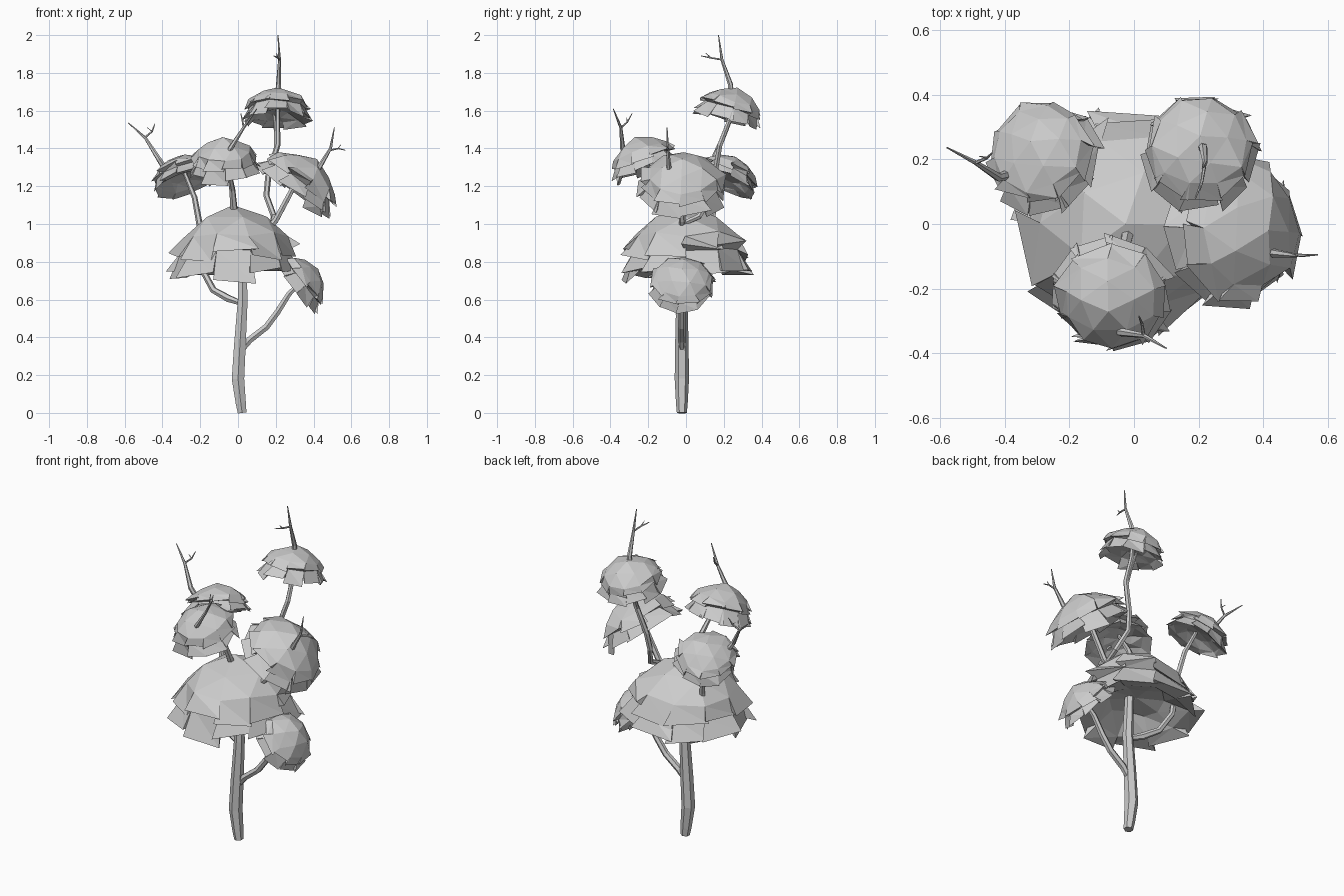
import bpy, bmesh, math, random
from mathutils import Vector, Matrix

random.seed(11)


def branch(name, pts):
    """Six-sided tapering limb through (x, y, z, radius) points."""
    cu = bpy.data.curves.new(name, 'CURVE')
    cu.dimensions = '3D'
    cu.bevel_depth = 1.15
    cu.bevel_resolution = 1
    cu.use_fill_caps = True
    sp = cu.splines.new('POLY')
    sp.points.add(len(pts) - 1)
    for p, (x, y, z, r) in zip(sp.points, pts):
        p.co = (x, y, z, 1)
        p.radius = r
    sp.use_smooth = False
    ob = bpy.data.objects.new(name, cu)
    bpy.context.collection.objects.link(ob)
    bpy.ops.object.select_all(action='DESELECT')
    ob.select_set(True)
    bpy.context.view_layer.objects.active = ob
    bpy.ops.object.convert(target='MESH')


def clump(name, base, axis, R, H, roll):
    """Faceted leaf cap: dome over two tiers of ragged overlapping flaps."""
    bm = bmesh.new()

    def vert(i, n, r, z):
        a = roll + 2 * math.pi * i / n
        return bm.verts.new((R * r * math.cos(a), R * r * math.sin(a), H * z))

    def ring(n, r, z, jr, jz):
        return [vert(i, n, r * (1 + random.uniform(-jr, jr)), z + random.uniform(-jz, jz))
                for i in range(n)]

    def fan(tip, vs):
        for i in range(len(vs)):
            bm.faces.new((tip, vs[i], vs[(i + 1) % len(vs)]))

    def band(a, b):
        n = len(a)
        for i in range(n):
            j = (i + 1) % n
            bm.faces.new((a[i], b[i], b[j]))
            bm.faces.new((a[i], b[j], a[j]))

    def flaps(top, under, r, z):
        """One wedge per side; neighbours overlap with uneven free edges."""
        for i in range(10):
            j = (i + 1) % 10
            lift = random.uniform(-.10, .08)
            s = vert(i - random.uniform(0, .2), 10, r * random.uniform(.97, 1.10), z + lift)
            e = vert(i + 1 + random.uniform(-.15, .15), 10, r * random.uniform(.91, 1.07),
                     z + lift + random.uniform(-.10, .08))
            for f in ((top[i], s, e), (top[i], e, top[j]), (under[i], e, s),
                      (under[i], under[j], e), (top[i], under[i], s), (top[j], e, under[j])):
                bm.faces.new(f)

    # dome: five-sided hub opening out to ten sides
    hub = ring(5, 0.48, 0.83, 0.05, 0.03)
    fan(bm.verts.new((0, 0, H)), hub)
    mid = ring(10, 0.80, 0.58, 0.06, 0.04)
    for i in range(5):
        j = (i + 1) % 5
        a, b, c = mid[2 * i], mid[2 * i + 1], mid[(2 * i + 2) % 10]
        bm.faces.new((hub[i], a, b))
        bm.faces.new((hub[i], b, hub[j]))
        bm.faces.new((hub[j], b, c))
    # upper flaps, lower flaps, hollow underside
    tuck = ring(10, 0.80, 0.36, 0.04, 0.03)
    lip = ring(10, 0.78, 0.12, 0.07, 0.06)
    inner = ring(10, 0.45, 0.25, 0.08, 0.06)
    flaps(mid, tuck, 0.96, 0.36)
    flaps(tuck, lip, 1.02, 0.02)
    band(lip, inner)
    fan(bm.verts.new((0, 0, 0.32 * H)), inner)
    bmesh.ops.recalc_face_normals(bm, faces=bm.faces)
    rot = Vector(axis).to_track_quat('Z', 'Y').to_matrix().to_4x4()
    bm.transform(Matrix.Translation(base) @ rot)
    me = bpy.data.meshes.new(name)
    bm.to_mesh(me)
    bm.free()
    bpy.context.collection.objects.link(bpy.data.objects.new(name, me))


# trunk and limbs
branch("trunk", [(.022, -.022, 0, .023), (.015, -.022, .05, .027), (0, -.022, .18, .033), (.01, -.022, .36, .031),
                 (.025, -.022, .6, .026), (.02, -.015, .85, .022), (-.01, -.02, .98, .018)])
branch("low_right_branch", [(.02, -.022, .33, .012), (.06, -.022, .385, .018), (.15, -.022, .455, .017),
                            (.21, -.022, .535, .016), (.27, -.02, .63, .014), (.33, -.02, .69, .010)])
branch("left_branch", [(.02, -.02, .58, .012), (-.05, .01, .605, .018), (-.13, .06, .65, .016),
                       (-.19, .1, .76, .015), (-.20, .13, .98, .015), (-.23, .16, 1.14, .013),
                       (-.29, .2, 1.29, .009)])
branch("front_branch", [(-.01, -.02, .95, .018), (-.02, -.03, 1.06, .018), (-.03, -.08, 1.18, .014),
                        (-.06, -.2, 1.34, .009)])
branch("right_branch", [(.02, -.015, .85, .018), (.13, -.02, .94, .016), (.2, -.02, 1.02, .015),
                        (.27, -.02, 1.15, .014), (.32, -.02, 1.25, .010)])
branch("top_branch", [(.18, -.02, 1.0, .012), (.19, .07, 1.04, .014), (.15, .13, 1.15, .014),
                      (.16, .15, 1.25, .014), (.21, .18, 1.42, .013), (.21, .23, 1.55, .011),
                      (.21, .24, 1.66, .010)])
branch("top_side_shoot", [(.20, .17, 1.38, .008), (.2, .21, 1.48, .008), (.19, .25, 1.58, .006)])

# leaf clumps
clump("main_leaves", (-.015, 0, .72), (-.03, 0, 1), .35, .38, .3)
clump("low_right_leaves", (.295, -.02, .66), (.78, 0, .62), .172, .165, .2)
clump("right_leaves", (.29, -.02, 1.165), (.58, 0, .82), .232, .22, .9)
clump("front_leaves", (-.07, -.21, 1.28), (-.05, -.32, .93), .182, .19, .5)
clump("left_leaves", (-.275, .2, 1.215), (-.28, .35, .88), .177, .16, .1)
clump("top_leaves", (.205, .22, 1.555), (0, .3, .95), .18, .175, .7)

# bare twigs poking out of the clumps, each with a small fork
twigs = {
    "top": ([(.21, .24, 1.66, .015), (.215, .235, 1.74, .012), (.22, .19, 1.87, .007), (.212, .172, 2.0, .002)],
            [(.22, .19, 1.87, .005), (.21, .13, 1.88, .004), (.19, .08, 1.89, .002)],
            [(.21, .13, 1.88, .004), (.205, .105, 1.905, .001)]),
    "left": ([(-.36, .16, 1.25, .015), (-.42, .145, 1.345, .012), (-.49, .19, 1.455, .007), (-.58, .237, 1.535, .002)],
             [(-.49, .19, 1.46, .005), (-.455, .205, 1.49, .004), (-.44, .22, 1.53, .002)],
             [(-.455, .205, 1.49, .003), (-.48, .21, 1.51, .001)]),
    "front": ([(-.07, -.29, 1.30, .015), (-.04, -.335, 1.40, .012), (.03, -.345, 1.51, .007), (.10, -.385, 1.61, .002)],
              [(.03, -.345, 1.51, .005), (.025, -.31, 1.54, .004), (.015, -.285, 1.585, .002)],
              [(.025, -.31, 1.54, .003), (.03, -.315, 1.565, .001)]),
    "right": ([(.38, -.07, 1.2, .015), (.43, -.09, 1.30, .012), (.49, -.097, 1.40, .007), (.51, -.1, 1.51, .002)],
              [(.485, -.097, 1.39, .005), (.53, -.097, 1.4, .004), (.57, -.095, 1.39, .002)],
              [(.53, -.097, 1.4, .003), (.545, -.097, 1.42, .001)]),
}
for place, parts in twigs.items():
    for label, pts in zip(("twig", "twig_fork", "twig_tip"), parts):
        branch(place + "_" + label, pts)
